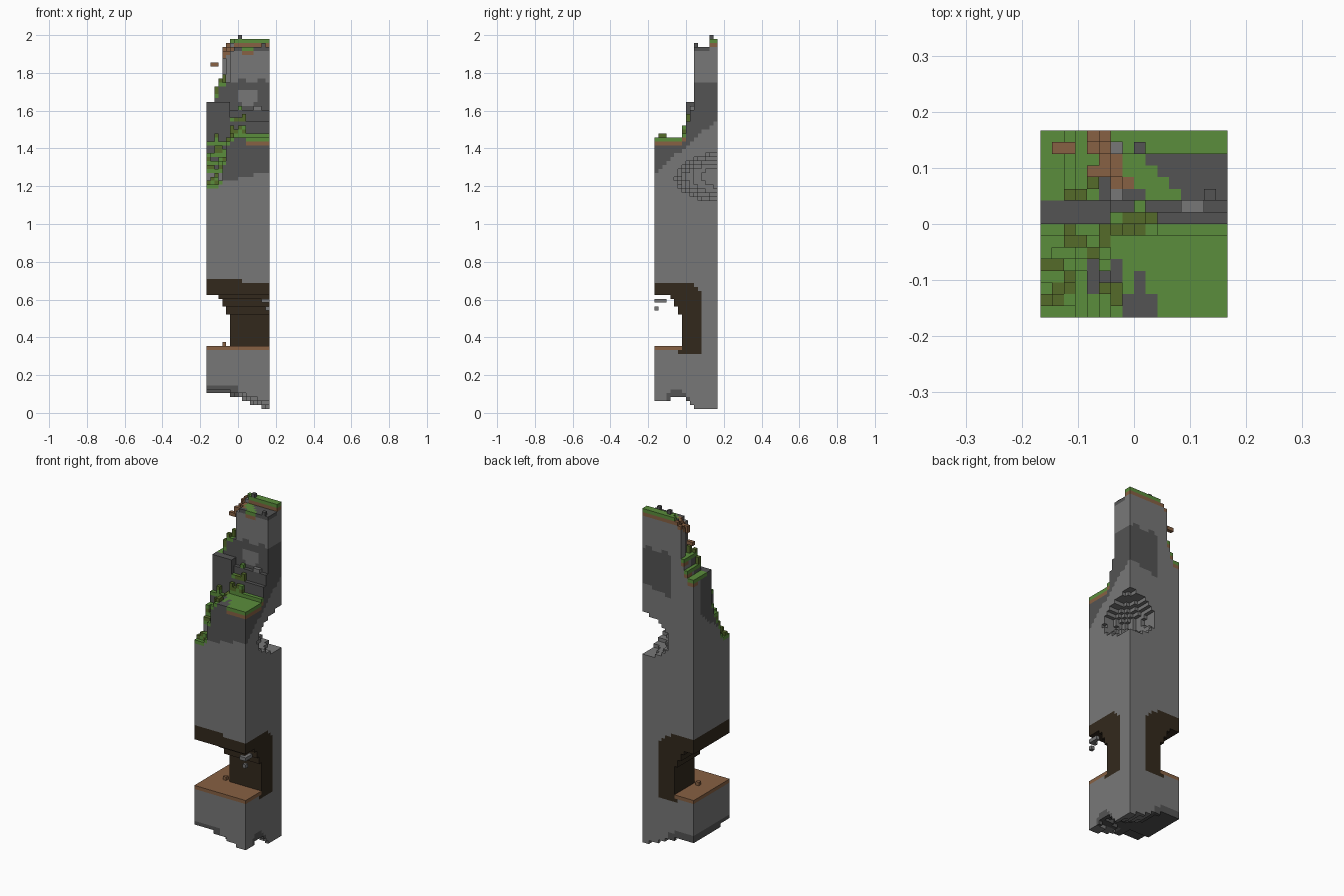
import bpy, bmesh, random
from math import hypot
from mathutils import Vector

random.seed(4)
cube = bpy.data.objects.get("Cube")
if cube:
    bpy.data.objects.remove(cube)

N, LEVELS, S = 16, 96, 1 / 48      # blocks across, blocks high, block size


def material(name, rgb):
    m = bpy.data.materials.new(name)
    m.use_nodes = True
    col = [(c / 255) ** 2.2 for c in rgb] + [1]
    m.diffuse_color = col
    m.node_tree.nodes["Principled BSDF"].inputs["Base Color"].default_value = col
    return m


MATS = [material("stone", (119, 119, 119)), material("dark_stone", (84, 84, 84)),
        material("cave_rock", (54, 45, 34)), material("dirt", (134, 97, 69)),
        material("grass", (91, 140, 62)), material("leaves", (86, 106, 46))]
STONE, DARK, CAVE, DIRT, GRASS, LEAF = range(6)


def centre(i, j, k):
    return (i - 7.5) * S, (j - 7.5) * S, (k + 0.5) * S


def tower_rim(x, y):
    return x + 0.035 + 0.5 * (y - 0.05)


# Terrain height: summit, left shelf, front plateau and the leafy slope
def ground(x, y):
    if y > 0.04:
        d = tower_rim(x, y)
        if d > 0:
            return min(1.91 + d, 1.94) if y < 0.12 else min(1.92 + d, 1.98)
        return 1.65 + max(0, min(0.1, 2.2 * (x + 0.135)))
    if x < -0.04:
        if y > 0:
            return 1.65
        return max(1.2, 1.46 + 2.4 * y, 1.45 + 5 * (x + 0.05))
    return 1.46 + max(0, 3 * (y + 0.02))


# Hollow underside, lowest at the back left corner
def underside(x, y):
    u, v = x / 0.333 + 0.5, y / 0.333 + 0.5
    arch = max(0, 0.06 - 0.7 * abs(y + 0.04))
    left = 0.12 - 0.02 * v
    right = 0.055 - 0.045 * v + arch
    return left if u < 0.35 else left + (right - left) * (u - 0.35) / 0.65


def cave_depth(x, y):
    return max(-0.04 - x, -0.02 - y)


def solid(i, j, k):
    if not (0 <= i < N and 0 <= j < N and 0 <= k < LEVELS):
        return False
    x, y, z = centre(i, j, k)
    if z > ground(x, y) or z < underside(x, y):
        return False
    q = cave_depth(x, y)
    if q > 0 and 0.355 < z < 0.615 - 2 * max(0, 0.055 - q):
        return False
    notch = ((x - 0.167) / 0.17) ** 2 + ((y - 0.167) / 0.22) ** 2 + ((z - 1.245) / 0.125) ** 2
    return notch > 1


def is_grassy(x, y):
    if y > 0.04:
        if tower_rim(x, y) < 0:
            return x < -0.06
        return (y > 0.125 and x + y > 0.11) or (0.07 < x + y < 0.13 and x > -0.03)
    bare = abs(x - 0.01) < 0.03 + 0.6 * (-0.14 - y) or hypot(x + 0.05, y + 0.09) < 0.035
    return y < -0.01 and not bare


# Colour of a rock block from its place
def rock_colour(i, j, k):
    x, y, z = centre(i, j, k)
    q = cave_depth(x, y)
    depth = int((ground(x, y) - z) / S)
    if z < 0.5:
        if 0.335 < z < 0.355 and q > 0:
            return DIRT
    elif z > 1.15:
        if depth == 0 and is_grassy(x, y):
            return GRASS
        if depth == 0 and y > 0.06 and 0 < tower_rim(x, y) < 0.04:
            return DIRT
        if depth == 1 and is_grassy(x, y) and (x > 0.02 or y > 0.12) and z > 1.4:
            return DIRT
        edge = 1.23 + 0.25 * x + 0.85 * (y + 0.167)
        top = 1.76 + 0.02 * (i % 5 > 2)
        blob = y < 0.1 and hypot(x - 0.05, (z - 1.67) * 1.4) < 0.06
        if (edge < z < top and not (y > 0.1 and x < -0.03) and not blob) or \
                (depth == 0 and x > -0.03):
            return DARK
        return STONE
    if z > 0.315 and (q > 0.02 or hypot(max(0, -q), max(0, z - 0.6)) < 0.1) \
            and z < 0.7 - 0.09 * x and (z > 0.355 or q < 0.02):
        return CAVE
    if z < underside(x, y) + 0.035 and (x < 0 or abs(y + 0.04) < 0.06):
        return DARK
    return STONE


# Skin a set of blocks: only faces with no neighbour are made
SIDES = [Vector(v) for v in ((1, 0, 0), (-1, 0, 0), (0, 1, 0), (0, -1, 0), (0, 0, 1), (0, 0, -1))]


def build(name, cells, occupied, colour):
    bm = bmesh.new()
    for c in cells:
        base = Vector(centre(*c))
        for n in SIDES:
            if (c[0] + int(n.x), c[1] + int(n.y), c[2] + int(n.z)) in occupied:
                continue
            a = Vector((n.y, n.z, n.x))
            b = n.cross(a)
            corners = [base + (n + a * s + b * t) * S / 2
                       for s, t in ((-1, -1), (1, -1), (1, 1), (-1, 1))]
            face = bm.faces.new([bm.verts.new(p) for p in corners])
            face.material_index = colour(*c)
    bmesh.ops.remove_doubles(bm, verts=bm.verts, dist=S / 100)
    mesh = bpy.data.meshes.new(name)
    bm.to_mesh(mesh)
    bm.free()
    for m in MATS:
        mesh.materials.append(m)
    bpy.context.collection.objects.link(bpy.data.objects.new(name, mesh))


rock = {(i, j, k) for i in range(N) for j in range(N) for k in range(LEVELS) if solid(i, j, k)}

# Rock column in three storeys
for name, low, high in (("lower_rock", 0, 17), ("cave_and_pillar", 17, 57), ("hilltop", 57, LEVELS)):
    build(name, sorted(c for c in rock if low <= c[2] < high), rock, rock_colour)


def stack(x, y, heights):
    i, j = round(x / S + 7.5), round(y / S + 7.5)
    top = max(k for k in range(LEVELS) if (i, j, k) in rock)
    return {(i, j, top + h) for h in heights}


# Bushes clinging to the slope, the shelf edge and the foot of the tower
bushes = set()
for i in range(N):
    for j in range(N):
        x, y, z = centre(i, j, 0)
        slope = x < -0.03 and -0.15 < y < 0.01
        foot = -0.05 < x < 0.04 and -0.03 < y < 0.04
        shelf = -0.13 < x < -0.06 and 0.04 < y < 0.09
        if (slope and random.random() < 0.45) or (foot and random.random() < 0.7) \
                or (shelf and random.random() < 0.35):
            bushes |= stack(x, y, range(1, random.randint(2, 3)))
bushes -= rock
build("bushes", sorted(bushes), rock | bushes,
      lambda i, j, k: GRASS if (i * 7 + j * 3 + k * 5) % 4 == 0 else LEAF)

# Rubble on the plateau ledge and the summit stone
rubble = stack(0.115, 0.03, (1,)) | stack(0.09, 0.03, (1,)) | stack(0.135, 0.05, (1,)) \
    | stack(0.01, 0.135, (1,))
rubble -= rock
build("rubble", sorted(rubble), rock | rubble, lambda i, j, k: DARK if k > 90 else STONE)

# Dirt crumbs: two beside the tower and one on the cave floor
crumbs = {(1, 14, 88), (2, 14, 88), (4, 12, 90), (4, 12, 91), (4, 7, 17)}
build("dirt_crumbs", sorted(crumbs), rock | crumbs, lambda i, j, k: DIRT)

# Stones hanging in the cave mouth
hanging = {(15, 0, 26), (15, 0, 28), (14, 0, 28), (15, 1, 28), (15, 2, 28)} - rock
build("hanging_stones", sorted(hanging), rock | hanging, lambda i, j, k: STONE)
